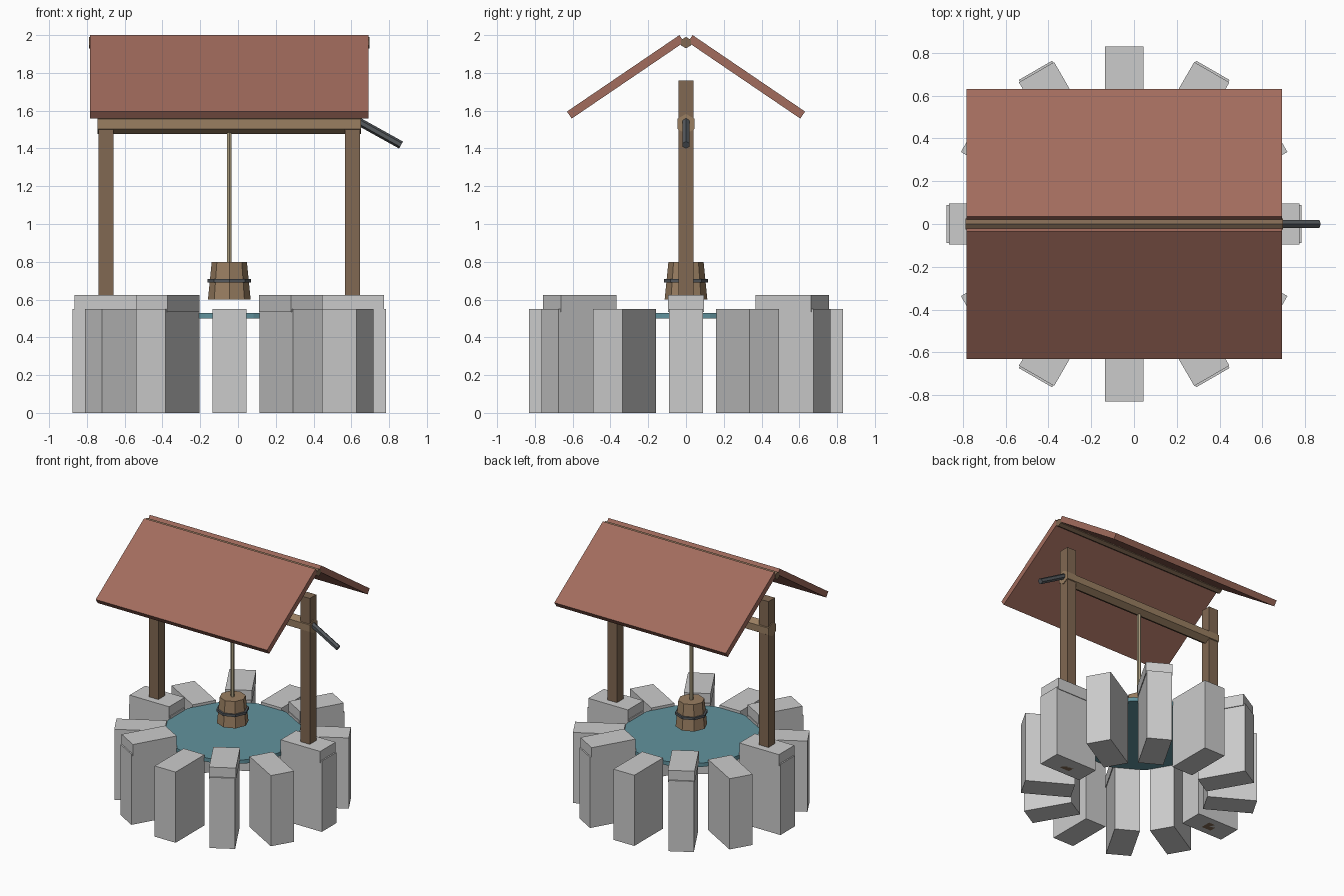
import bpy
from math import radians, cos, sin, pi, tau
from mathutils import Vector, Matrix

if "Cube" in bpy.data.objects:
    bpy.data.objects.remove(bpy.data.objects["Cube"])

CX = -0.046  # well axis; the crank sticks out to +x


def material(name, rgb):
    m = bpy.data.materials.new(name)
    m.diffuse_color = (*rgb, 1)
    m.use_nodes = True
    m.node_tree.nodes["Principled BSDF"].inputs["Base Color"].default_value = m.diffuse_color
    return m


WOOD = material("wood", (0.22, 0.14, 0.085))
LIGHT_WOOD = material("light_wood", (0.32, 0.21, 0.12))
ROPE = material("rope_fibre", (0.42, 0.35, 0.22))
ROOF = material("roof_tile", (0.36, 0.15, 0.11))
WATER = material("water_blue", (0.12, 0.29, 0.34))
IRON = material("iron", (0.09, 0.1, 0.11))


def finish(name, mat):
    ob = bpy.context.object
    ob.name = name
    if mat:
        ob.data.materials.append(mat)
    return ob


def box(name, centre, size, mat=None, rot=(0, 0, 0)):
    bpy.ops.mesh.primitive_cube_add(size=1, location=centre, rotation=rot)
    ob = finish(name, mat)
    ob.scale = size
    return ob


def rod(name, a, b, r1, sides, mat, r2=None):
    # flat-sided cylinder or cone from a to b
    a, b = Vector(a), Vector(b)
    d = b - a
    bpy.ops.mesh.primitive_cone_add(vertices=sides, radius1=r1, radius2=r1 if r2 is None else r2,
                                    depth=d.length)
    ob = finish(name, mat)
    z = d.normalized()
    if abs(z.y) < 1e-6 and abs(z.x) > 1e-6:
        y = Vector((0, 1, 0))
        x = y.cross(z)  # local x stays in the vertical plane
        # spin a quarter turn so a corner points up
        rot = Matrix((-y, x, z)).transposed()
        ob.matrix_world = Matrix.Translation((a + b) / 2) @ rot.to_4x4()
    else:
        ob.location = (a + b) / 2
    return ob


# ring of twelve stones, every other one capped
for i in range(12):
    t = i * tau / 12
    c, s = cos(t), sin(t)
    box(f"wall_stone_{i}", (CX + 0.652 * c, 0.652 * s, 0.275), (0.356, 0.18, 0.55), rot=(0, 0, t))
    if i % 2 == 0:
        box(f"cap_stone_{i}", (CX + 0.65 * c, 0.65 * s, 0.58), (0.34, 0.19, 0.09), rot=(0, 0, t))

# water
rod("water", (CX, 0, 0.50), (CX, 0, 0.53), 0.49, 24, WATER)

# posts and roof slabs, mirrored pairs
for side, word in ((-1, "left"), (1, "right")):
    box(f"{word}_post", (CX + side * 0.652, 0, 0.88), (0.08, 0.08, 1.76), WOOD)
for side, word in ((-1, "front"), (1, "back")):
    box(f"{word}_roof", (CX, side * 0.32, 1.779), (1.476, 0.72, 0.045), ROOF,
        rot=(-side * radians(34.2), 0, 0))

# ridge beam, axle and crank
rod("ridge_beam", (CX - 0.742, 0, 1.96), (CX + 0.742, 0, 1.96), 0.03, 6, WOOD)
rod("axle", (CX - 0.697, 0, 1.53), (CX + 0.697, 0, 1.53), 0.053, 6, LIGHT_WOOD)
rod("crank", (0.64, 0, 1.542), (0.863, 0, 1.418), 0.021, 6, IRON)

# rope, bucket and its hoop
rod("rope", (CX, 0, 0.78), (CX, 0, 1.52), 0.014, 6, ROPE)
rod("bucket", (CX, 0, 0.60), (CX, 0, 0.80), 0.113, 8, LIGHT_WOOD, 0.093)
rod("bucket_hoop", (CX, 0, 0.69), (CX, 0, 0.708), 0.116, 8, IRON)
